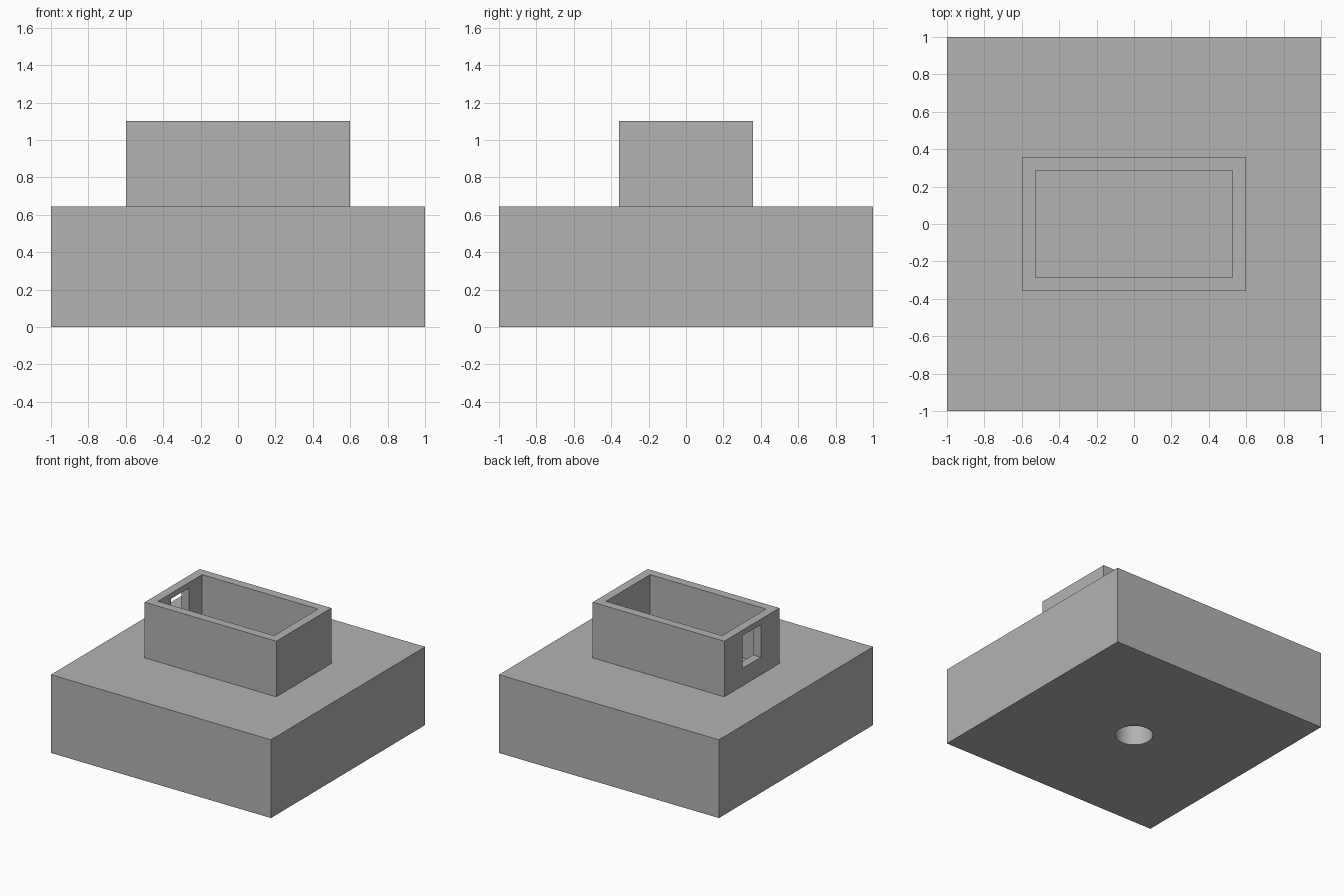
import bpy
import math

BASE_TOP = 0.643
TOTAL = 1.10
WALL = 0.071
BOX_X, BOX_Y = 1.196, 0.714

# Remove the default cube
cube = bpy.data.objects.get("Cube")
if cube:
    bpy.data.objects.remove(cube, do_unlink=True)

# Single grey material
GREY = (0.45, 0.45, 0.45, 1.0)
grey = bpy.data.materials.new("plain grey")
grey.use_nodes = True
grey.diffuse_color = GREY
grey.node_tree.nodes["Principled BSDF"].inputs["Base Color"].default_value = GREY


def block(name, x, y, z):
    """Box filling the given (low, high) ranges."""
    ranges = (x, y, z)
    bpy.ops.mesh.primitive_cube_add(size=1, location=[sum(r) / 2 for r in ranges])
    ob = bpy.context.object
    ob.name = name
    ob.scale = [r[1] - r[0] for r in ranges]
    bpy.ops.object.transform_apply(location=True, rotation=False, scale=True)
    ob.data.materials.append(grey)
    return ob


def cut(target, cutter):
    """Subtract the cutter from the target, then discard the cutter."""
    cutter.hide_render = True
    mod = target.modifiers.new("cut", "BOOLEAN")
    mod.operation = "DIFFERENCE"
    mod.solver = "EXACT"
    mod.object = cutter
    bpy.ops.object.select_all(action="DESELECT")
    target.select_set(True)
    bpy.context.view_layer.objects.active = target
    bpy.ops.object.modifier_apply(modifier=mod.name)
    bpy.data.objects.remove(cutter, do_unlink=True)


# Heavy square base with a blind round socket underneath
base = block("base", (-1, 1), (-1, 1), (0, BASE_TOP))
bpy.ops.mesh.primitive_cylinder_add(vertices=64, radius=0.142, depth=1.0,
                                    location=(0, 0, 0))
socket = bpy.context.object
socket.name = "socket_cutter"
socket.data.materials.append(grey)
cut(base, socket)
bpy.ops.object.shade_smooth_by_angle(angle=math.radians(30))

# Open-topped rectangular enclosure on the base
hx, hy = BOX_X / 2, BOX_Y / 2
walls = block("enclosure_walls", (-hx, hx), (-hy, hy), (BASE_TOP, TOTAL))
cut(walls, block("cavity_cutter", (WALL - hx, hx - WALL), (WALL - hy, hy - WALL),
                 (BASE_TOP - 0.1, TOTAL + 0.1)))

# Rectangular window through the end wall
cut(walls, block("window_cutter", (-hx - 0.1, WALL - hx + 0.1), (-0.118, 0.118),
                 (0.787, 1.055)))
